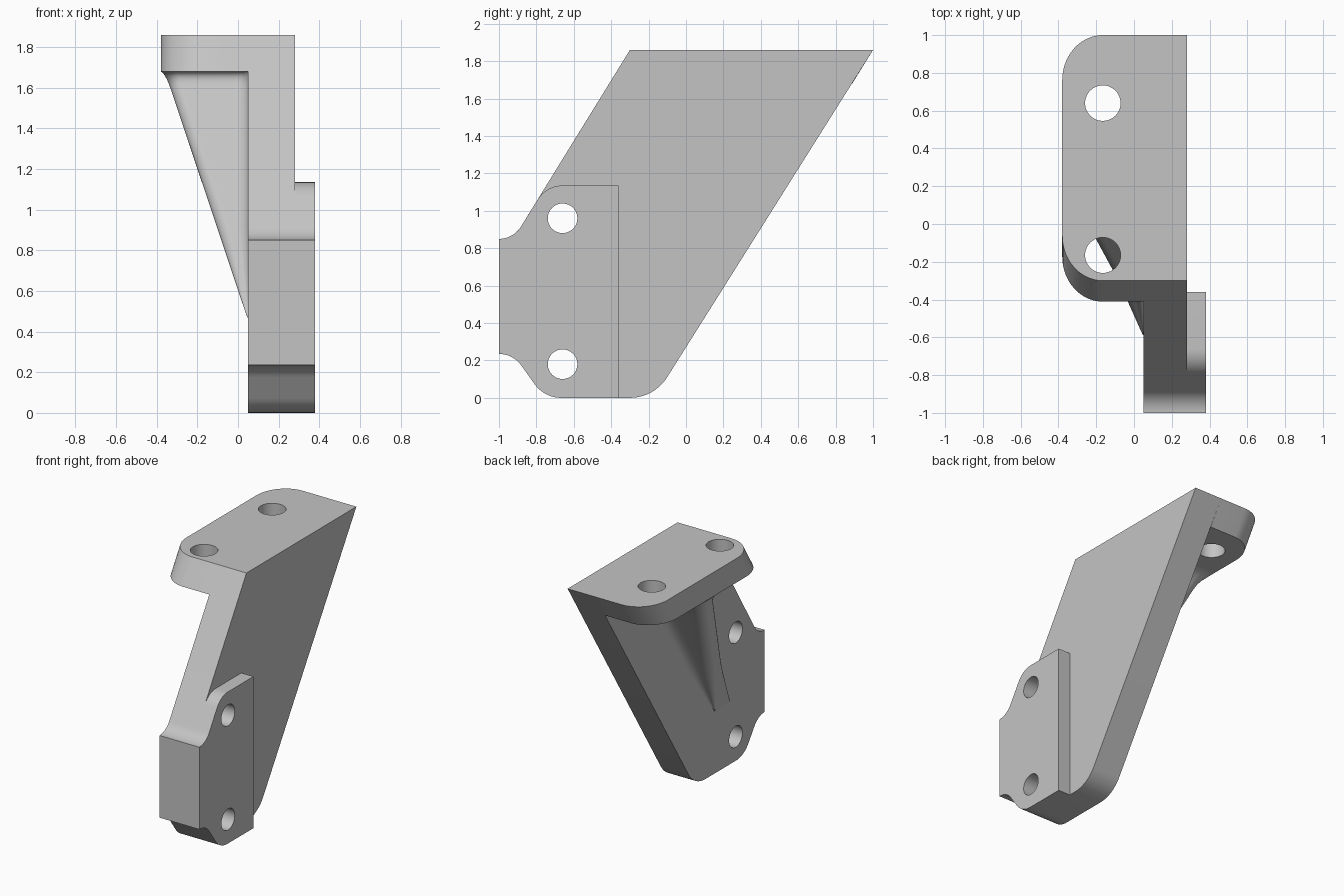
import bpy, bmesh, math
from mathutils import Vector

cube = bpy.data.objects.get("Cube")
if cube:
    bpy.data.objects.remove(cube, do_unlink=True)

GREY = (0.55, 0.55, 0.55, 1)
metal = bpy.data.materials.new("plain grey")
metal.use_nodes = True
metal.diffuse_color = GREY
metal.node_tree.nodes["Principled BSDF"].inputs["Base Color"].default_value = GREY

SLANT = 0.617            # forward lean: change of y per unit of z
TOP, UNDER = 1.86, 1.68  # flange top and underside
INNER, OUTER, PAD = 0.05, 0.28, 0.38  # wall faces and pad face along x


def rounded(corners, steps=10):
    """Outline from (a, b, tangent length) corners, with circular arcs."""
    pts = []
    for i, (a, b, t) in enumerate(corners):
        p = Vector((a, b))
        if t == 0:
            pts.append(p)
            continue
        d0 = (Vector(corners[i - 1][:2]) - p).normalized()
        d1 = (Vector(corners[(i + 1) % len(corners)][:2]) - p).normalized()
        w = math.sin(d0.angle(d1) / 2)
        for k in range(steps + 1):
            s = k / steps
            c0, c1, c2 = (1 - s) ** 2, 2 * s * (1 - s) * w, s * s
            pts.append(((p + d0 * t) * c0 + p * c1 + (p + d1 * t) * c2) / (c0 + c1 + c2))
    return pts


def loft(name, rings):
    """Closed solid through matching rings of points."""
    bm = bmesh.new()
    loops = [[bm.verts.new(p) for p in ring] for ring in rings]
    n = len(loops[0])
    for lo, hi in zip(loops, loops[1:]):
        for i in range(n):
            j = (i + 1) % n
            bm.faces.new((lo[i], lo[j], hi[j], hi[i]))
    bm.faces.new(loops[0][::-1])
    bm.faces.new(loops[-1])
    bmesh.ops.recalc_face_normals(bm, faces=bm.faces)
    mesh = bpy.data.meshes.new(name)
    bm.to_mesh(mesh)
    bm.free()
    ob = bpy.data.objects.new(name, mesh)
    bpy.context.collection.objects.link(ob)
    mesh.materials.append(metal)
    return ob


def side_slab(name, corners, x0, x1):
    pts = rounded(corners)
    return loft(name, [[(x, y, z) for y, z in pts] for x in (x0, x1)])


def drill(ob, centre, radius, axis):
    """Cut a round hole right through along x or z."""
    rot = (0, math.pi / 2, 0) if axis == "x" else (0, 0, 0)
    bpy.ops.mesh.primitive_cylinder_add(vertices=48, radius=radius, depth=1,
                                        location=centre, rotation=rot)
    cutter = bpy.context.object
    cutter.hide_render = True
    cutter.data.materials.append(metal)
    mod = ob.modifiers.new("hole", "BOOLEAN")
    mod.operation, mod.solver, mod.object = "DIFFERENCE", "EXACT", cutter
    bpy.context.view_layer.update()
    deps = bpy.context.evaluated_depsgraph_get()
    cut_mesh = bpy.data.meshes.new_from_object(ob.evaluated_get(deps))
    ob.modifiers.clear()
    ob.data = cut_mesh
    bpy.data.objects.remove(cutter, do_unlink=True)


# Leaning wall and the raised mounting pad share the nose outline
nose = [(-1, 0.85, 0), (-1, 0.235, 0), (-0.925, 0.235, 0.075), (-0.757, 0, 0.09)]
inner_curve = (-0.923, 0.85, 0.077)
wall = side_slab("leaning_wall", nose + [(-0.17, 0, 0.13), (1, TOP, 0), (-0.3, TOP, 0),
                                         inner_curve], INNER, OUTER)
pad = side_slab("mounting_pad", nose + [(-0.36, 0, 0), (-0.36, 1.135, 0),
                                        (-0.747, 1.135, 0.085), inner_curve], OUTER, PAD)
for part in (wall, pad):
    for z in (0.18, 0.96):
        drill(part, (0.2, -0.66, z), 0.079, "x")

# Top flange with rounded free corners, sheared along the lean
squash = 0.9
plan = rounded([(INNER, -0.3 * squash, 0), (INNER, squash, 0),
                (-0.38, squash, 0.215), (-0.38, -0.3 * squash, 0.215)], 14)
flange = loft("top_flange", [[(x, y / squash + SLANT * (z - TOP), z) for x, y in plan]
                             for z in (UNDER, TOP)])
for y in (0.64, -0.165):
    drill(flange, (-0.165, y, 1.8), 0.094, "z")


# Leaning gusset: rounded free edge, fillets to wall and flange
def gusset_ring(z, flare):
    depth = 0.005 + 0.405 * (z - 0.47) / (UNDER - 0.47) + flare * 0.3
    half = 0.09 + flare
    r, f = min(0.07, depth * 0.5), min(0.07, depth * 0.45)
    side = [(-0.02, half + f)]
    for k in range(7):
        a = math.pi / 2 * k / 6
        side.append((f - f * math.cos(a), half + f - f * math.sin(a)))
    for k in range(9):
        a = math.pi / 2 * k / 8
        side.append((depth - r + r * math.sin(a), half - r + r * math.cos(a)))
    outline = side + [(d, -w) for d, w in reversed(side)]
    mid = 0.25 + SLANT * (z - UNDER)
    return [(INNER - d, mid + w, z) for d, w in outline]


levels = [(0.47 + 0.113 * k, 0) for k in range(11)]
for k in range(1, 7):
    a = math.pi / 2 * k / 6
    levels.append((1.6 + 0.08 * math.sin(a), 0.07 * (1 - math.cos(a))))
gusset = loft("gusset", [gusset_ring(z, flare) for z, flare in levels])

# Smooth the curved faces, keep the corners sharp
for ob in (wall, pad, flange, gusset):
    bpy.ops.object.select_all(action="DESELECT")
    ob.select_set(True)
    bpy.context.view_layer.objects.active = ob
    bpy.ops.object.shade_smooth_by_angle(angle=math.radians(30))
